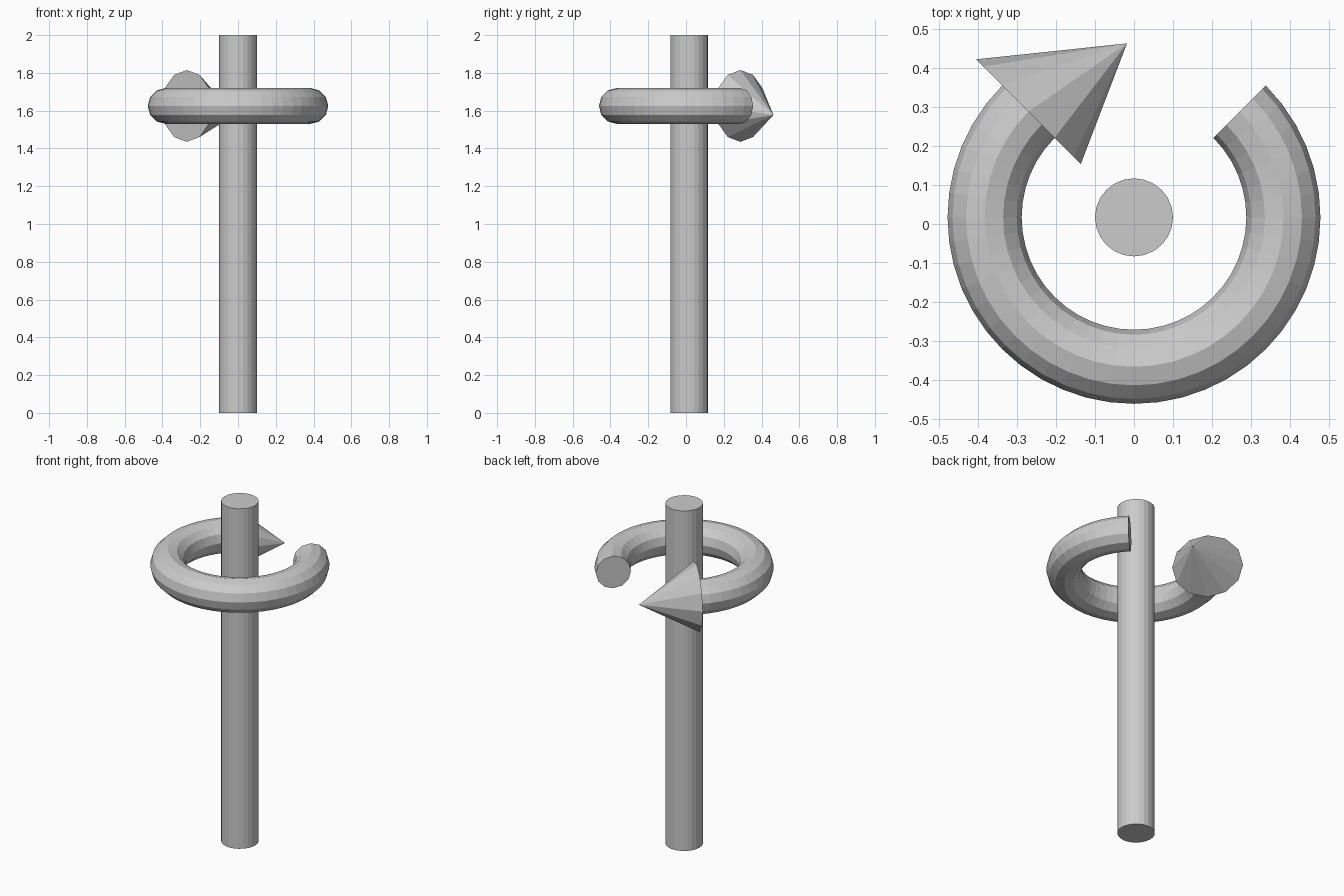
import bpy, bmesh, math
from mathutils import Vector, Matrix

cube = bpy.data.objects.get("Cube")
if cube:
    bpy.data.objects.remove(cube, do_unlink=True)

grey = bpy.data.materials.new("plain_grey")
grey.use_nodes = True
colour = (0.6, 0.6, 0.6, 1)
grey.diffuse_color = colour
grey.node_tree.nodes["Principled BSDF"].inputs["Base Color"].default_value = colour

AXIS_Y = 0.017
RING_Z = 1.625
RING_R = 0.383
TUBE_R = 0.095
SIDES = 12


def finish(name, bm):
    bmesh.ops.recalc_face_normals(bm, faces=bm.faces)
    mesh = bpy.data.meshes.new(name)
    bm.to_mesh(mesh)
    bm.free()
    mesh.materials.append(grey)
    obj = bpy.data.objects.new(name, mesh)
    bpy.context.collection.objects.link(obj)
    return obj


def on_ring(angle, radius, z):
    return Vector((radius * math.cos(angle), AXIS_Y + radius * math.sin(angle), z))


# Upright pole
bm = bmesh.new()
bmesh.ops.create_cone(bm, cap_ends=True, segments=24, radius1=0.1, radius2=0.1,
                      depth=2, matrix=Matrix.Translation((0, AXIS_Y, 1)))
finish("pole", bm)

# Three-quarter ring, open at the back, with capped ends
bm = bmesh.new()
steps = 36
start = math.radians(135)
loops = []
for i in range(steps + 1):
    angle = start + math.radians(270) * i / steps
    loop = []
    for j in range(SIDES):
        t = math.tau * j / SIDES
        loop.append(bm.verts.new(on_ring(angle, RING_R + TUBE_R * math.cos(t),
                                         RING_Z + TUBE_R * math.sin(t))))
    loops.append(loop)
for a, b in zip(loops, loops[1:]):
    for j in range(SIDES):
        k = (j + 1) % SIDES
        bm.faces.new((a[j], a[k], b[k], b[j]))
bm.faces.new(loops[0])
bm.faces.new(loops[-1])
finish("arrow_ring", bm)

# Arrowhead: cone with a skewed tip at the ring's left-hand end
bm = bmesh.new()
base = []
for j in range(SIDES):
    t = math.tau * j / SIDES
    base.append(bm.verts.new(on_ring(start, RING_R + 0.19 * math.cos(t),
                                     RING_Z + 0.19 * math.sin(t))))
tip = bm.verts.new((-0.018, 0.463, 1.577))
bm.faces.new(base)
for j in range(SIDES):
    bm.faces.new((base[j], base[(j + 1) % SIDES], tip))
finish("arrow_head", bm)
